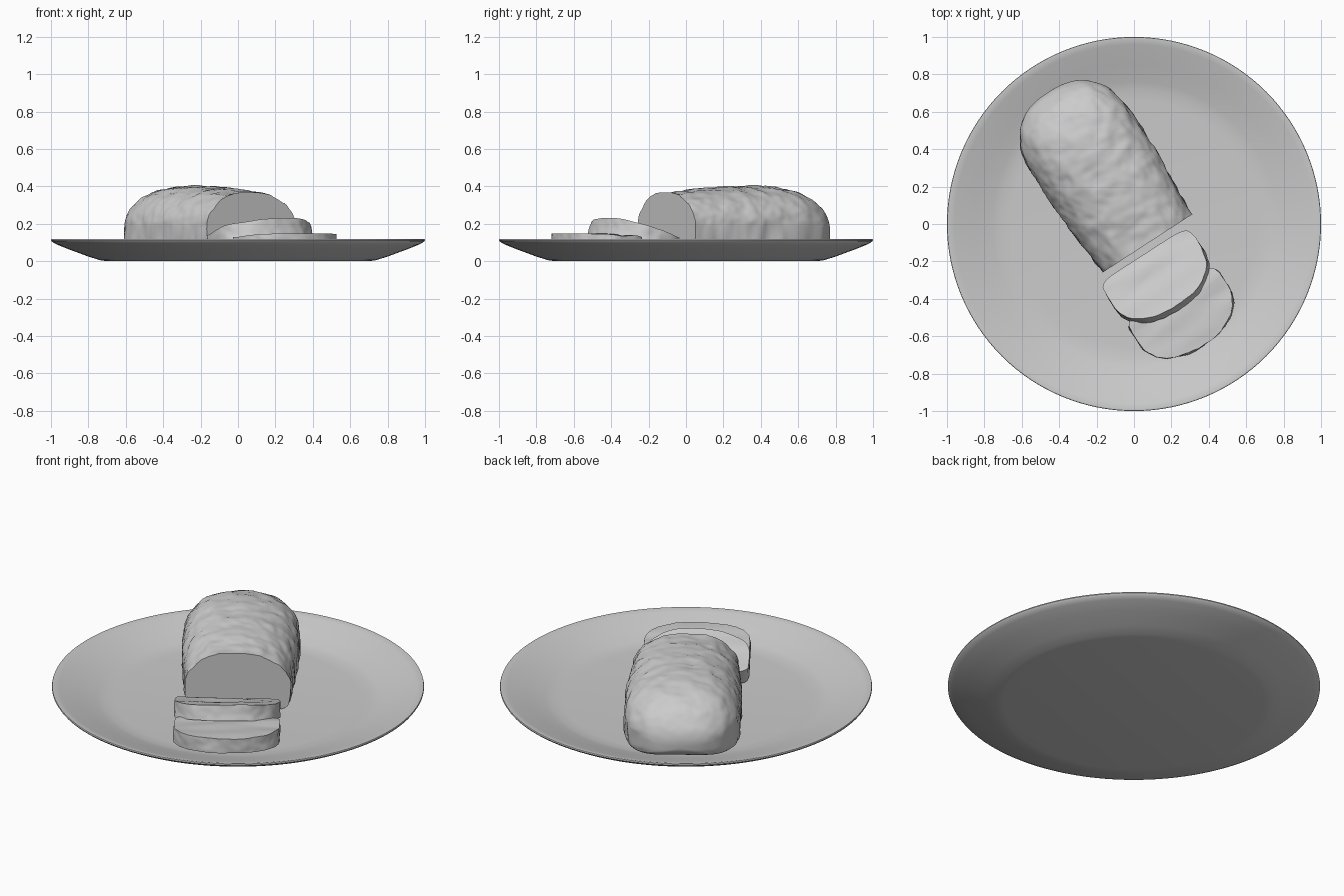
import bpy, bmesh, math
from mathutils import Matrix, Vector, noise

if "Cube" in bpy.data.objects:
    bpy.data.objects.remove(bpy.data.objects["Cube"])

N = 112                       # points round each bread section
TURN = Matrix.Rotation(math.radians(33), 4, 'Z')


def finish(bm, name, angle):
    bmesh.ops.recalc_face_normals(bm, faces=bm.faces)
    me = bpy.data.meshes.new(name)
    bm.to_mesh(me)
    bm.free()
    ob = bpy.data.objects.new(name, me)
    bpy.context.collection.objects.link(ob)
    bpy.ops.object.select_all(action='DESELECT')
    ob.select_set(True)
    bpy.context.view_layer.objects.active = ob
    bpy.ops.object.shade_smooth_by_angle(angle=math.radians(angle))
    return ob


def section(k, w, h):
    """Loaf outline: flat base, upright sides, arched top."""
    a = 2 * math.pi * k / N
    c, s = math.cos(a), math.sin(a)
    if s >= 0:
        x, z = abs(c) ** 0.9, 0.42 + 0.58 * s ** 0.95
    else:
        x, z = abs(c) ** 0.3, 0.42 - 0.42 * abs(s) ** 0.3
    return math.copysign(x, c) * w, z * h


def loft(name, rings, matrix, bump, flat, seed):
    """Each ring is (y, half width, height, scale); ends close to a point."""
    bm = bmesh.new()
    loops = []
    off = Vector((seed, seed * 2.3, 0))
    for y, w, h, s in rings:
        loop = []
        for k in range(N):
            x, z = section(k, w, h)
            p = Vector((x * s, y, h * 0.3 + (z - h * 0.3) * s))
            q = p + off
            n = bump * (noise.noise(q * 13) + 0.6 * noise.noise(q * 28))
            out = Vector((x, 0, z - h * 0.4)).normalized()
            if z > 0.03:
                p += out * n * s
            # crumb waves on the cut surfaces, crust lumps at a rounded end
            p.y += flat * noise.noise(Vector((q.x * 3, q.y * 4, q.z * 11))) * (y > 0.01)
            loop.append(bm.verts.new(p))
        loops.append(loop)
    for a, b in zip(loops, loops[1:]):
        for k in range(N):
            j = (k + 1) % N
            bm.faces.new((a[k], a[j], b[j], b[k]))
    bm.faces.new(loops[0])
    bm.faces.new(loops[-1])
    bm.transform(matrix)
    return finish(bm, name, 50)


# plate: turned profile
profile = [(0, 0), (0.70, 0), (0.74, 0.006), (0.80, 0.025), (0.90, 0.062), (0.97, 0.09),
           (0.995, 0.104), (1, 0.112), (0.998, 0.119), (0.99, 0.12), (0.96, 0.112),
           (0.85, 0.078), (0.76, 0.05), (0.72, 0.041), (0.66, 0.037), (0, 0.035)]
bm = bmesh.new()
vs = [bm.verts.new((r, 0, z)) for r, z in profile]
es = [bm.edges.new(p) for p in zip(vs, vs[1:])]
bmesh.ops.spin(bm, geom=vs + es, axis=(0, 0, 1), cent=(0, 0, 0), angle=2 * math.pi, steps=128)
bmesh.ops.remove_doubles(bm, verts=bm.verts, dist=1e-5)
finish(bm, "plate", 40)

# loaf: flat cut face, gently swelling body, rounded far end
rings = [(0, 0.283, 0.333, s) for s in (0.3, 0.6, 1)]
BODY, END = 0.60, 0.965
for i in range(1, 41):
    t = BODY * i / 40
    rings.append((t, 0.283 + 0.03 * math.sin(t / BODY * math.pi / 2),
                  0.333 + 0.032 * math.sin(t / 0.55 * math.pi / 2), 1))
w, h = rings[-1][1:3]
for i in range(1, 33):
    u = math.sin(i / 32 * math.pi / 2 * 0.985)
    rings.append((BODY + (END - BODY) * u, w, h - 0.02 * u, (1 - u ** 2.5) ** 0.4))
loft("loaf", rings, Matrix.Translation((0.07, -0.105, 0.036)) @ TURN, 0.009, 0.008, 3.1)


# slices: same section, laid forward, upper one leaning on the lower
def bread_slice(name, loc, tilt, height, seed):
    th = 0.085
    inner = (0.1, 0.25, 0.4, 0.55, 0.7, 0.85, 0.94)
    rs = [(0, 0.285, height, s) for s in inner]
    rs += [(th * i / 8, 0.285, height, 1) for i in range(9)]
    rs += [(th, 0.285, height, s) for s in reversed(inner)]
    m = TURN @ Matrix.Translation(loc) @ Matrix.Rotation(math.radians(90 - tilt), 4, 'X')
    loft(name, rs, m, 0.007, 0.012, seed)


bread_slice("upper_slice", (-0.048, -0.19, 0.042), 18, 0.345, 7.7)
bread_slice("lower_slice", (-0.042, -0.415, 0.042), 4, 0.335, 12.4)
